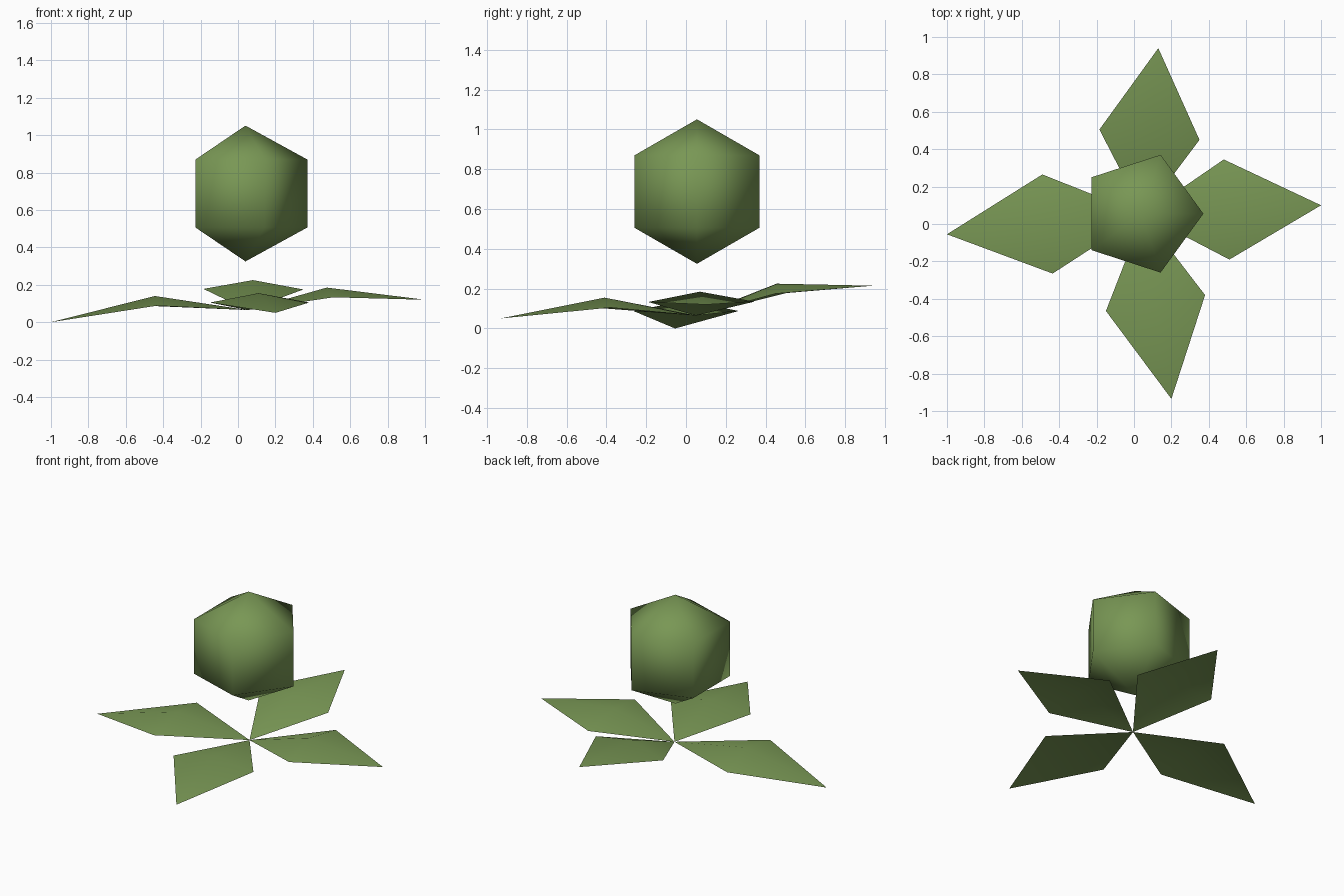
import bpy
import bmesh
from math import atan2, cos, radians
from mathutils import Matrix, Vector

cube = bpy.data.objects.get("Cube")
if cube:
    bpy.data.objects.remove(cube, do_unlink=True)

green = bpy.data.materials.new("leaf green")
green.use_nodes = True
colour = (0.19, 0.31, 0.09, 1)
green.diffuse_color = colour
shader = next(n for n in green.node_tree.nodes if n.type == 'BSDF_PRINCIPLED')
shader.inputs["Base Color"].default_value = colour
shader.inputs["Roughness"].default_value = 0.9


def finish(name, bm, location=(0, 0, 0)):
    """Turn a bmesh into a smooth green object."""
    for face in bm.faces:
        face.smooth = True
    mesh = bpy.data.meshes.new(name)
    bm.to_mesh(mesh)
    bm.free()
    mesh.materials.append(green)
    obj = bpy.data.objects.new(name, mesh)
    obj.location = location
    bpy.context.collection.objects.link(obj)
    return obj


# Five-sided floating bud, with one corner turned towards +x
half_height, ring_radius = 0.363, 0.331
bm = bmesh.new()
bmesh.ops.create_uvsphere(bm, u_segments=5, v_segments=3, radius=half_height)
corner = next(v.co for v in bm.verts if v.co.xy.length > 0.1)
bm.transform(Matrix.Rotation(-atan2(corner.y, corner.x), 4, 'Z'))
widen = ring_radius / (half_height * cos(radians(30)))
bmesh.ops.scale(bm, vec=(widen, widen, 1), verts=bm.verts)
finish("bud", bm, (0.04, 0.055, 0.688))


# Leaves share a base point, and each has a raised middle
base = Vector((0.05, 0.05, 0.065))


def leaf(name, side_a, tip, side_b, middle):
    bm = bmesh.new()
    rim = [bm.verts.new(p) for p in (base, side_a, tip, side_b)]
    peak = bm.verts.new(middle)
    for i in range(4):
        bm.faces.new((rim[i], rim[(i + 1) % 4], peak))
    bm.normal_update()
    finish(name, bm)


leaf("left_leaf", (0.51, -0.19, 0.133), (1, 0.10, 0.12),
     (0.48, 0.345, 0.135), (0.475, 0.07, 0.185))
leaf("back_leaf", (0.35, 0.45, 0.175), (0.13, 0.94, 0.215),
     (-0.185, 0.505, 0.178), (0.08, 0.455, 0.225))
leaf("right_leaf", (-0.49, 0.265, 0.088), (-1, -0.055, 0),
     (-0.435, -0.265, 0.088), (-0.445, 0, 0.14))
leaf("front_leaf", (-0.15, -0.465, 0.105), (0.20, -0.935, 0.05),
     (0.38, -0.38, 0.105), (0.11, -0.41, 0.155))
